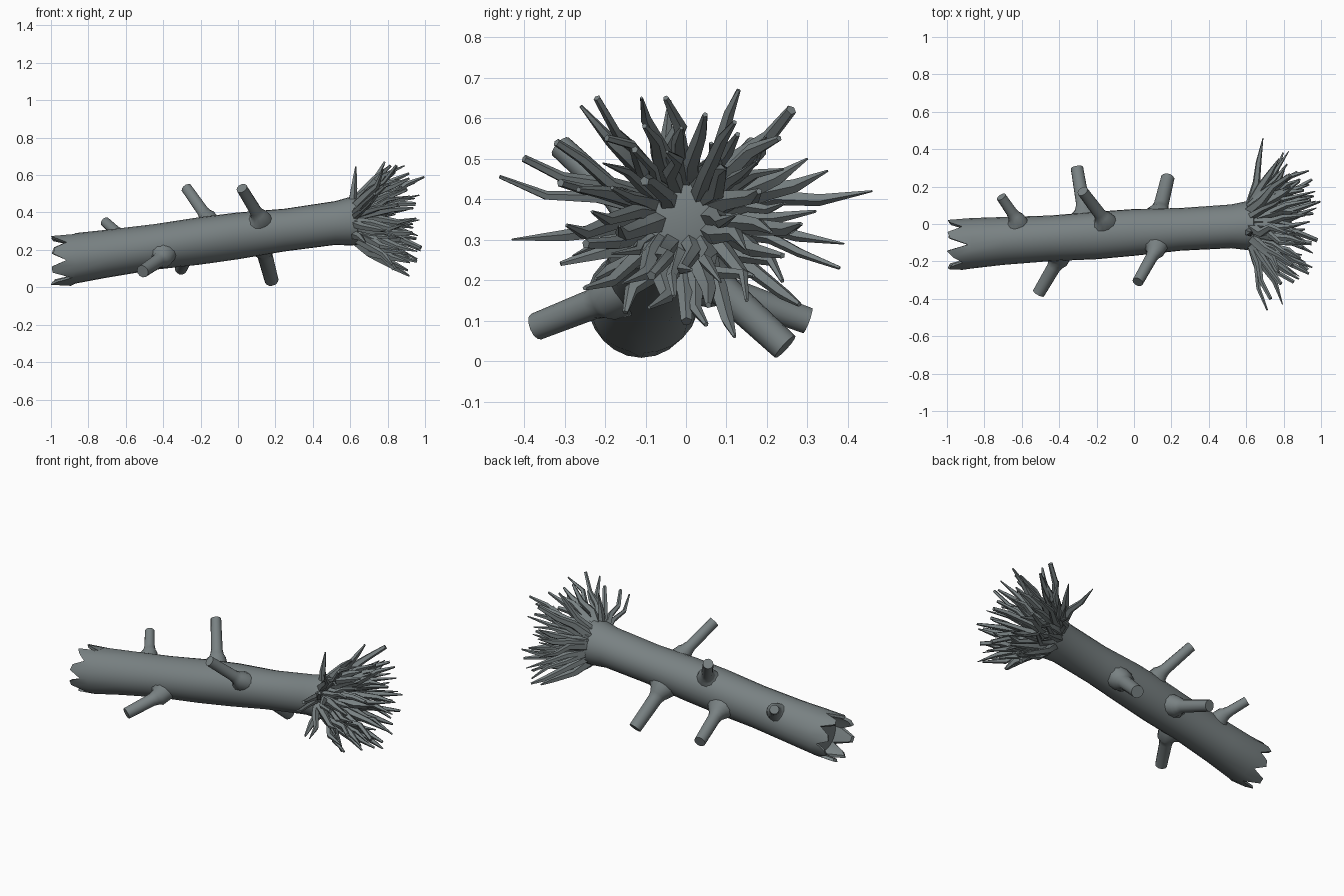
import bpy, bmesh, math, random
from mathutils import Vector

if "Cube" in bpy.data.objects:
    bpy.data.objects.remove(bpy.data.objects["Cube"])

random.seed(4)
bark = bpy.data.materials.new("grey bark")
bark.diffuse_color = (0.19, 0.22, 0.225, 1)
bark.use_nodes = True
bark.node_tree.nodes["Principled BSDF"].inputs["Base Color"].default_value = bark.diffuse_color


def finish(name, bm, angle):
    bmesh.ops.recalc_face_normals(bm, faces=bm.faces)
    mesh = bpy.data.meshes.new(name)
    bm.to_mesh(mesh)
    bm.free()
    mesh.materials.append(bark)
    ob = bpy.data.objects.new(name, mesh)
    bpy.context.collection.objects.link(ob)
    bpy.ops.object.select_all(action='DESELECT')
    ob.select_set(True)
    bpy.context.view_layer.objects.active = ob
    bpy.ops.object.shade_smooth_by_angle(angle=math.radians(angle))


def bridge(bm, rings):
    for a, b in zip(rings, rings[1:]):
        n = len(a)
        for i in range(n):
            bm.faces.new((a[i], a[(i + 1) % n], b[(i + 1) % n], b[i]))


def tube(bm, pts, radii, sides):
    """Tapered tube along a path, closed at both ends; returns its rings."""
    pts = [Vector(p) for p in pts]
    rings = []
    for k, (p, r) in enumerate(zip(pts, radii)):
        d = (pts[min(k + 1, len(pts) - 1)] - pts[max(k - 1, 0)]).normalized()
        u = d.cross(Vector((0.3, 0.2, 1))).normalized()
        v = d.cross(u)
        rings.append([bm.verts.new(p + r * (u * math.cos(t) + v * math.sin(t)))
                      for t in (math.tau * i / sides for i in range(sides))])
    bridge(bm, rings)
    bm.faces.new(rings[0])
    bm.faces.new(rings[-1])
    return rings


# Trunk: x, centre y, centre z, radius
STATIONS = [(0.66, 0, 0.355, 0.09), (0.64, -0.005, 0.355, 0.13), (0.60, -0.01, 0.352, 0.130),
            (0.52, -0.014, 0.343, 0.117), (0.25, -0.03, 0.307, 0.114),
            (0.0, -0.045, 0.277, 0.125), (-0.2, -0.06, 0.25, 0.127),
            (-0.45, -0.075, 0.215, 0.122), (-0.7, -0.09, 0.178, 0.128),
            (-0.87, -0.104, 0.153, 0.135)]
SIDES = 24
bm = bmesh.new()


def axis(x):
    """Trunk centre and radius at x."""
    for a, b in zip(STATIONS, STATIONS[1:]):
        if b[0] <= x <= a[0]:
            f = (x - a[0]) / (b[0] - a[0])
            return [p + (q - p) * f for p, q in zip(a[1:], b[1:])]
    return STATIONS[-1][1:]


def ring(x, y, z, r, jag=None):
    out = []
    for i in range(SIDES):
        t = math.tau * i / SIDES
        k = r * (1 + 0.015 * math.sin(3 * t + 4 * x))
        out.append(bm.verts.new((x if jag is None else jag[i],
                                 y + k * math.cos(t), z + k * math.sin(t))))
    return out


# Splintered end: teeth on the rim, shallow hollow behind them
teeth = [random.uniform(-1.0, -0.96) if i % 3 else random.uniform(-0.925, -0.885)
         for i in range(SIDES)]
teeth[7] = teeth[17] = -1.0
rings = [ring(*s) for s in STATIONS]
rings.append(ring(0, -0.11, 0.145, 0.135, teeth))
rings.append(ring(0, -0.11, 0.145, 0.118, [x + 0.008 for x in teeth]))
rings.append(ring(-0.88, -0.104, 0.153, 0.112))
bridge(bm, rings)
bm.faces.new(rings[0])
bm.faces.new(rings[-1])
finish("trunk", bm, 40)

# Branch stubs: point on the bark line, tip, tip radius
BRANCHES = [((-0.59, -0.03, 0.24), (-0.71, 0.145, 0.35), 0.027),
            ((-0.25, -0.03, 0.22), (-0.305, 0.30, 0.10), 0.034),
            ((-0.12, -0.03, 0.31), (-0.275, 0.175, 0.53), 0.030),
            ((0.16, -0.06, 0.30), (0.02, -0.31, 0.53), 0.030),
            ((0.12, 0.0, 0.26), (0.18, 0.245, 0.035), 0.037),
            ((-0.34, -0.08, 0.20), (-0.51, -0.37, 0.085), 0.034)]


def height(p):
    """Signed distance outside the bark."""
    y, z, r = axis(p.x)
    return math.hypot(p.y - y, p.z - z) - r


for a, b, r in BRANCHES:
    a, b = Vector(a), Vector(b)
    step = (b - a).normalized() * 0.003
    while height(a) < 0:                       # walk out to the bark
        a += step
    d = step.normalized()
    bm = bmesh.new()
    rs = tube(bm, [a, a + d * 0.018, a + d * 0.038, a + d * 0.065, b],
              [r * k for k in (2.3, 1.65, 1.3, 1.1, 1)], 12)
    # Flare follows the bark so it blends into the trunk
    for row, lift in ((rs[0], -0.003), (rs[1], 0.008)):
        for v in row:
            y, z, rad = axis(v.co.x)
            n = Vector((0, v.co.y - y, v.co.z - z))
            if lift < 0 or n.length < rad + lift:
                n = n.normalized() * (rad + lift)
                v.co.y, v.co.z = y + n.y, z + n.z
    finish("branch_stub", bm, 60)

# Root fan: outer root tips seen end-on (y, z), then random inner ones
TIPS = [(-0.46, 0.455), (-0.40, 0.50), (-0.32, 0.54), (-0.22, 0.65), (-0.11, 0.65),
        (-0.05, 0.65), (0.13, 0.67), (0.26, 0.62), (0.30, 0.50), (0.35, 0.47),
        (0.46, 0.42), (0.32, 0.37), (0.39, 0.29), (0.38, 0.23), (0.28, 0.14),
        (0.12, 0.06), (0.05, 0.09), (-0.15, 0.12), (-0.25, 0.18), (-0.28, 0.26),
        (-0.43, 0.30), (-0.26, 0.63), (0.23, 0.55), (-0.31, 0.44)]
INNER = 40
for i in range(INNER):
    t = i * 2.39996
    r = 0.10 + 0.20 * math.sqrt((i + 0.5) / INNER)
    TIPS.append((r * math.cos(t), 0.36 + 0.9 * r * math.sin(t)))
bm = bmesh.new()
for i, (y, z) in enumerate(TIPS):
    dy, dz = y, z - 0.355
    r = math.hypot(dy, dz)
    reach = 0.36 * math.sqrt(max(0.05, 1 - (r / 0.48) ** 2)) * random.uniform(0.6, 1.08)
    tip = Vector((min(0.99, 0.63 + reach), y, z))
    base_r = min(0.10, 0.02 + 0.28 * r)
    base = Vector((0.62, dy / r * base_r, 0.355 + dz / r * base_r))
    jit = lambda s: Vector([random.uniform(-s, s) for _ in range(3)])
    w = random.uniform(0.015, 0.026)
    tube(bm, [base, base.lerp(tip, 0.35) + jit(0.018), base.lerp(tip, 0.68) + jit(0.026), tip],
         [w * 1.3, w, w * 0.75, w * random.choice((0.12, 0.2, 0.3, 0.55))], 5)
# Longest root, and two short ones curling back at the top
tube(bm, [(0.62, 0.03, 0.40), (0.78, 0.05, 0.46), (0.90, 0.09, 0.55), (0.995, 0.12, 0.59)],
     [0.024, 0.02, 0.015, 0.006], 5)
tube(bm, [(0.61, -0.04, 0.44), (0.62, -0.05, 0.53), (0.63, -0.04, 0.645)], [0.025, 0.018, 0.004], 5)
tube(bm, [(0.62, -0.08, 0.28), (0.65, -0.20, 0.27), (0.68, -0.31, 0.24)], [0.026, 0.02, 0.006], 5)
finish("root_fan", bm, 35)
